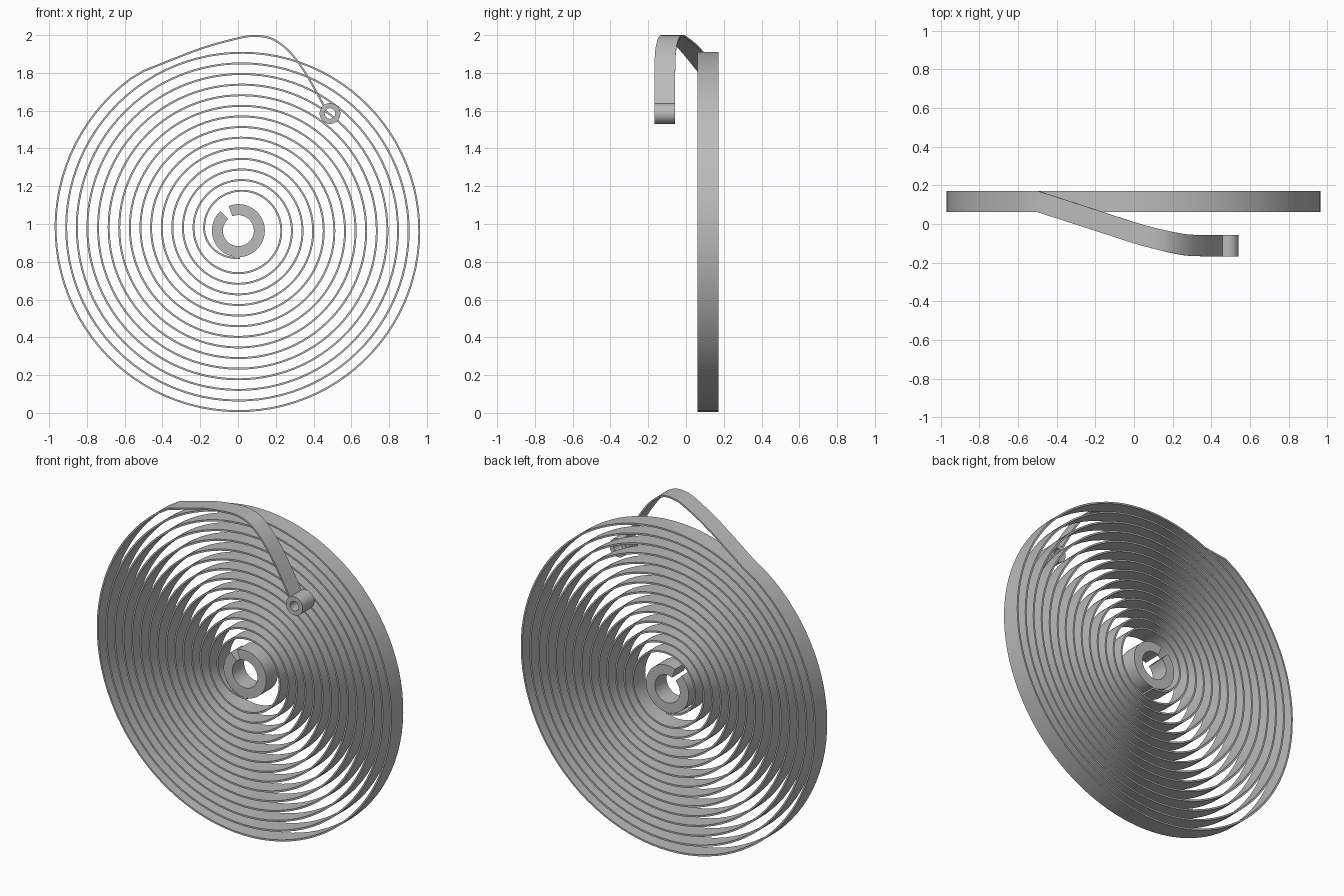
import bpy, bmesh, math
from mathutils import Vector

cube = bpy.data.objects.get("Cube")
if cube:
    bpy.data.objects.remove(cube, do_unlink=True)

steel = bpy.data.materials.new("grey_steel")
steel.use_nodes = True
steel.diffuse_color = (0.5, 0.5, 0.5, 1)
steel.node_tree.nodes["Principled BSDF"].inputs["Base Color"].default_value = (0.5, 0.5, 0.5, 1)

DEPTH = 0.11       # strip width along y
COIL_Y = 0.117
TAIL_Y = -0.112


def ribbon(name, path, thickness, closed=False):
    """Sweep a rectangular section, kept parallel to y, along a path."""
    bm = bmesh.new()
    n = len(path)
    rings = []
    for i, p in enumerate(path):
        before = path[(i - 1) % n] if closed else path[max(i - 1, 0)]
        after = path[(i + 1) % n] if closed else path[min(i + 1, n - 1)]
        t = after - before
        side = Vector((-t.z, 0, t.x)).normalized() * thickness / 2
        half = Vector((0, DEPTH / 2, 0))
        rings.append([bm.verts.new(p + v) for v in
                      (side + half, side - half, -side - half, -side + half)])
    for i in range(n if closed else n - 1):
        a, b = rings[i], rings[(i + 1) % n]
        for k in range(4):
            m = (k + 1) % 4
            bm.faces.new((a[k], a[m], b[m], b[k]))
    if not closed:
        bm.faces.new(rings[0])
        bm.faces.new(rings[-1])
    bmesh.ops.recalc_face_normals(bm, faces=bm.faces[:])
    mesh = bpy.data.meshes.new(name)
    bm.to_mesh(mesh)
    bm.free()
    mesh.materials.append(steel)
    obj = bpy.data.objects.new(name, mesh)
    bpy.context.collection.objects.link(obj)
    bpy.ops.object.select_all(action='DESELECT')
    obj.select_set(True)
    bpy.context.view_layer.objects.active = obj
    bpy.ops.object.shade_smooth_by_angle(angle=math.radians(35))
    return obj


def arc(cx, y, cz, r, start, sweep, count):
    angles = [math.radians(start + sweep * i / count) for i in range(count + 1)]
    return [Vector((cx + r * math.cos(a), y, cz + r * math.sin(a))) for a in angles]


def smooth_curve(pts, steps):
    """Catmull-Rom curve through the points."""
    ext = [2 * pts[0] - pts[1]] + pts + [2 * pts[-1] - pts[-2]]
    out = []
    for a, b, c, d in zip(ext, ext[1:], ext[2:], ext[3:]):
        for s in range(steps):
            u = s / steps
            out.append(0.5 * (2 * b + (c - a) * u + (2 * a - 5 * b + 4 * c - d) * u ** 2
                              + (3 * b - a - 3 * c + d) * u ** 3))
    return out + [pts[-1]]


# Coil: starts on the hub's underside and winds outward clockwise
coil = []
first, last, per_turn = -0.25, 14.16, 96
count = int((last - first) * per_turn)
for i in range(count):
    t = first + (last - first) * i / count
    r = 0.190 + 0.0562 * t
    if t < 0:
        s = -t / 0.25
        r -= 0.024 * s * s * (3 - 2 * s)
    a = math.pi - math.tau * t
    coil.append(Vector((0.011 + r * math.cos(a), COIL_Y, 0.972 + r * math.sin(a))))

# Tail: lifts off the coil, sweeps forward and drops to the eyelet
tail = smooth_curve([Vector(p) for p in (
    (-0.5, COIL_Y, 1.81), (-0.2, 0.02, 1.927), (0, -0.045, 1.983),
    (0.09, -0.07, 1.995), (0.18, -0.092, 1.98), (0.27, -0.108, 1.915),
    (0.35, TAIL_Y, 1.81), (0.42, TAIL_Y, 1.69), (0.455, TAIL_Y, 1.625))], 8)
ribbon("spiral_strip", coil + tail, 0.01)

# Split hub collar and the rolled eyelet at the tail's tip
ribbon("split_hub", arc(0.002, COIL_Y, 0.965, 0.111, 132, 340, 80), 0.058)
ribbon("end_eyelet", arc(0.487, TAIL_Y, 1.585, 0.0415, 0, 360, 48)[:-1], 0.027, closed=True)
